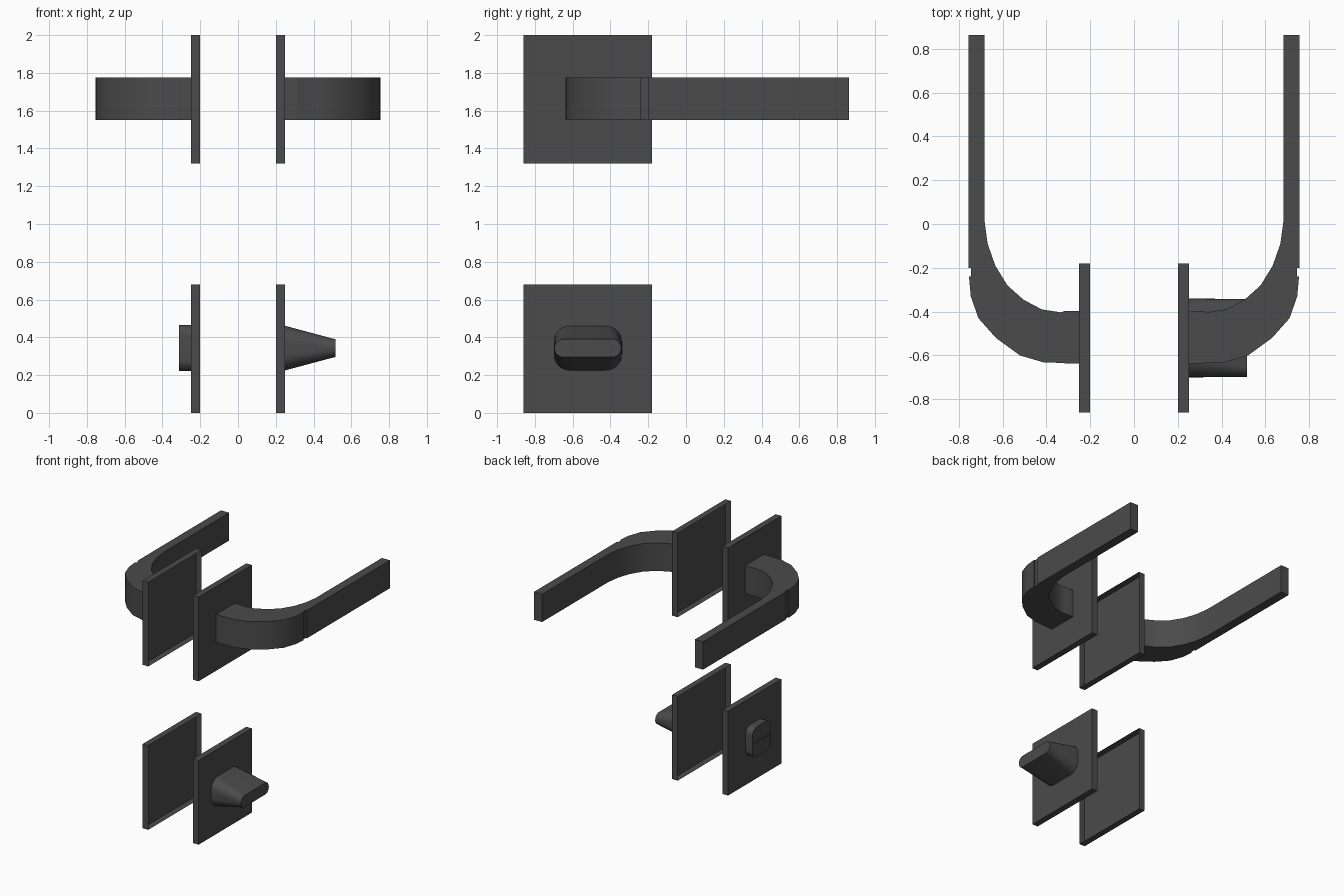
import bpy, bmesh, math
from mathutils import Vector, Matrix

if "Cube" in bpy.data.objects:
    bpy.data.objects.remove(bpy.data.objects["Cube"])

metal = bpy.data.materials.new("dark_metal")
metal.diffuse_color = (0.07, 0.07, 0.07, 1)
metal.use_nodes = True
metal.node_tree.nodes["Principled BSDF"].inputs["Base Color"].default_value = metal.diffuse_color
YC = -0.52            # y centre of the plates
Z_LOW, Z_HIGH = 0.34, 1.66


def finish(name, bm, smooth=False, fix=True):
    if fix:
        bmesh.ops.recalc_face_normals(bm, faces=bm.faces)
    me = bpy.data.meshes.new(name)
    bm.to_mesh(me)
    bm.free()
    ob = bpy.data.objects.new(name, me)
    bpy.context.collection.objects.link(ob)
    me.materials.append(metal)
    if smooth:
        bpy.ops.object.select_all(action='DESELECT')
        ob.select_set(True)
        bpy.context.view_layer.objects.active = ob
        bpy.ops.object.shade_smooth_by_angle(angle=math.radians(30))
    return ob


def box(bm, centre, size):
    bmesh.ops.create_cube(bm, size=1, matrix=Matrix.Translation(centre) @ Matrix.Diagonal((*size, 1)))


def loft(bm, rings):
    """Skin a list of equal rings and cap both ends."""
    vs = [[bm.verts.new(p) for p in ring] for ring in rings]
    n = len(vs[0])
    for a, b in zip(vs, vs[1:]):
        for i in range(n):
            bm.faces.new((a[i], a[(i + 1) % n], b[(i + 1) % n], b[i]))
    bm.faces.new(vs[0][::-1])
    bm.faces.new(vs[-1])


def rounded(x, cy, cz, w, h, r, seg=8):
    """Rounded rectangle in the yz plane."""
    pts = []
    for k, (sy, sz) in enumerate(((1, 1), (-1, 1), (-1, -1), (1, -1))):
        for i in range(seg + 1):
            a = math.pi / 2 * (k + i / seg)
            pts.append((x, cy + sy * (w / 2 - r) + r * math.cos(a),
                        cz + sz * (h / 2 - r) + r * math.sin(a)))
    return pts


# Lever outline seen from above: outer bend, small notch, grip, inner bend
LEVER = [(.25, -.637), (.315, -.637), (.32, -.634), (.41, -.632), (.52, -.60), (.63, -.52),
         (.71, -.43), (.745, -.33), (.753, -.24), (.744, -.24), (.744, -.20),
         (.755, -.20), (.755, .862), (.683, .862), (.683, .02), (.668, -.09),
         (.633, -.19), (.578, -.28), (.505, -.345), (.42, -.39), (.335, -.403),
         (.315, -.397), (.25, -.397)]

for side, s in (("right", 1), ("left", -1)):
    # Square cover plates, hollow and open towards the door
    for level, z in (("handle", Z_HIGH), ("lock", Z_LOW)):
        bm = bmesh.new()
        box(bm, (s * .225, YC, z), (.05, .68, .68))
        inner = [f for f in bm.faces if f.normal.x * s < -.9]
        bmesh.ops.delete(bm, geom=inner, context='FACES')
        finish(f"{level}_plate_{side}", bm, fix=False)
    # Lever handle
    bm = bmesh.new()
    loft(bm, [[(s * x, y, z) for x, y in LEVER] for z in (1.55, 1.775)])
    finish(f"lever_{side}", bm, smooth=True)

# Tapered thumb turn on the right
bm = bmesh.new()
loft(bm, [rounded(.25, YC, .343, .36, .235, .085),
          rounded(.515, YC, .343, .355, .094, .046)])
finish("thumb_turn", bm, smooth=True)

# Emergency release button on the left, with a thin slot
bm = bmesh.new()
loft(bm, [rounded(x, YC, .343, .235, .245, .06) for x in (-.25, -.312)])
button = finish("release_button", bm, smooth=True)
bm = bmesh.new()
box(bm, (-.312, YC, .343), (.02, .2, .008))
cutter = finish("slot_cutter", bm)
cutter.hide_render = True
cutter.hide_set(True)
mod = button.modifiers.new("slot", 'BOOLEAN')
mod.operation, mod.object, mod.solver = 'DIFFERENCE', cutter, 'EXACT'
